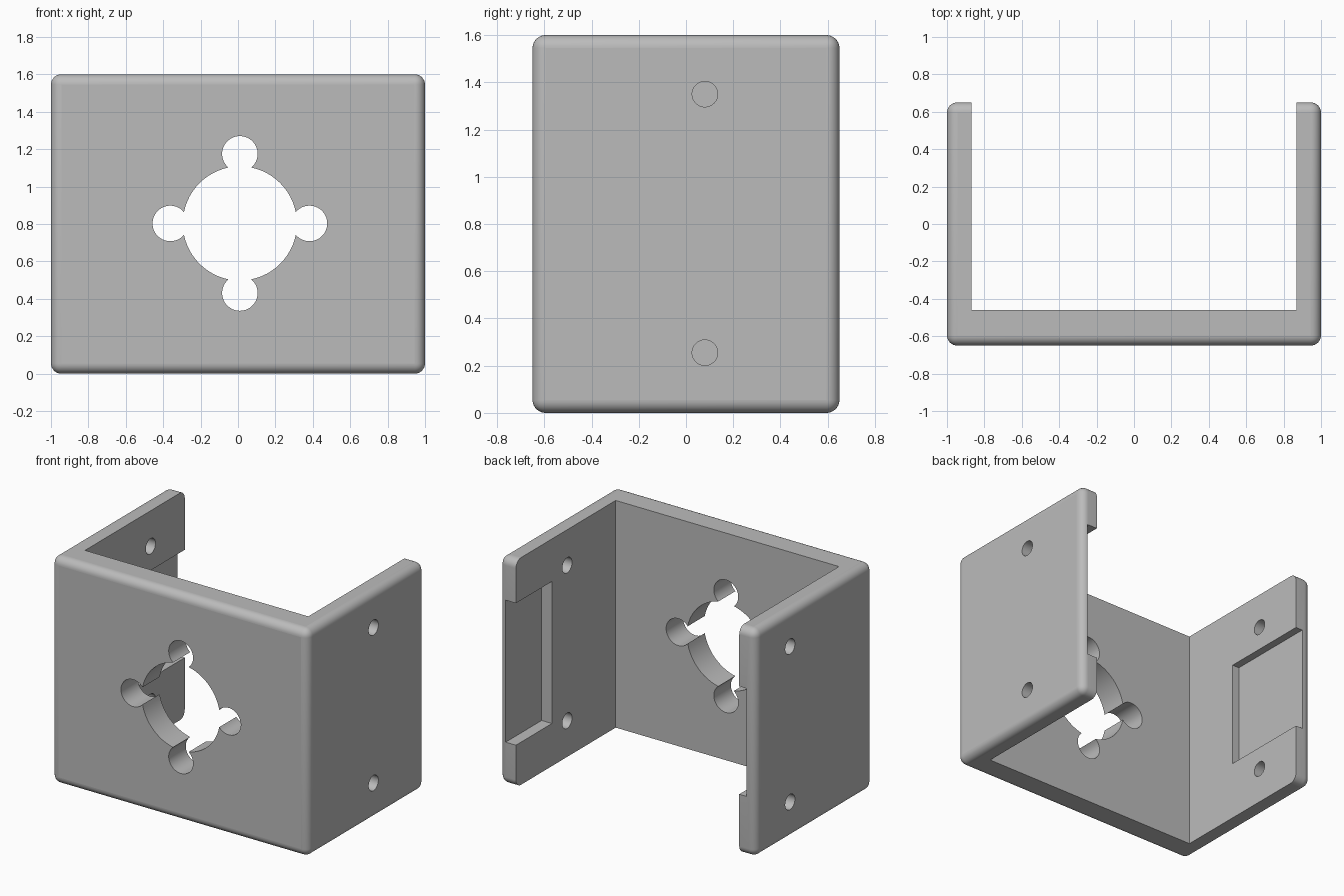
import bpy
import bmesh
import math
from mathutils import Matrix, Vector

default = bpy.data.objects.get("Cube")
if default:
    bpy.data.objects.remove(default, do_unlink=True)

WIDTH, DEPTH, HEIGHT = 2.0, 1.3, 1.6
INNER_X, INNER_Y = 0.87, -0.46      # inside faces of side walls and front wall
EDGE_RADIUS = 0.055


def make_object(name, bm):
    mesh = bpy.data.meshes.new(name)
    bm.to_mesh(mesh)
    bm.free()
    obj = bpy.data.objects.new(name, mesh)
    bpy.context.collection.objects.link(obj)
    return obj


def box(name, low, high, radius=0):
    low, high = Vector(low), Vector(high)
    bm = bmesh.new()
    bmesh.ops.create_cube(bm, size=1)
    bmesh.ops.scale(bm, vec=high - low, verts=bm.verts)
    bmesh.ops.translate(bm, vec=(low + high) / 2, verts=bm.verts)
    if radius:
        bmesh.ops.bevel(bm, geom=bm.edges[:], offset=radius, segments=8,
                        profile=0.5, affect='EDGES')
    return make_object(name, bm)


def cylinder(name, center, radius, length, axis):
    turn = Matrix.Rotation(math.pi / 2, 4, 'Y' if axis == 'X' else 'X')
    bm = bmesh.new()
    bmesh.ops.create_cone(bm, cap_ends=True, segments=64, radius1=radius,
                          radius2=radius, depth=length,
                          matrix=Matrix.Translation(center) @ turn)
    return make_object(name, bm)


def cut(target, cutter):
    cutter.hide_render = True
    mod = target.modifiers.new("cut", 'BOOLEAN')
    mod.operation = 'DIFFERENCE'
    mod.solver = 'EXACT'
    mod.object = cutter
    bpy.context.view_layer.objects.active = target
    bpy.ops.object.modifier_apply(modifier=mod.name)
    bpy.data.objects.remove(cutter, do_unlink=True)


# Rounded block hollowed into a U-shaped bracket
bracket = box("bracket", (-WIDTH / 2, -DEPTH / 2, 0),
              (WIDTH / 2, DEPTH / 2, HEIGHT), EDGE_RADIUS)
cut(bracket, box("cavity", (-INNER_X, INNER_Y, -1), (INNER_X, 2, 3)))

# Large round opening with four lobes in the front wall
mid_x, mid_z = 0.01, 0.803
cut(bracket, cylinder("opening", (mid_x, -0.55, mid_z), 0.305, 0.6, 'Y'))
for dx, dz in ((1, 0), (-1, 0), (0, 1), (0, -1)):
    spot = (mid_x + 0.372 * dx, -0.55, mid_z + 0.372 * dz)
    cut(bracket, cylinder("lobe", spot, 0.095, 0.6, 'Y'))

# Screw holes and inside pockets: side, hole y, pocket start y, half height, depth
for side, hole_y, start_y, half, deep in ((1, 0.08, 0.25, 0.5, 0.08),
                                          (-1, 0.27, -0.01, 0.38, 0.055)):
    for z in (0.255, 1.35):
        cut(bracket, cylinder("screw_hole", (side * 0.93, hole_y, z), 0.054, 0.5, 'X'))
    xs = sorted((side * 0.7, side * (INNER_X + deep)))
    cut(bracket, box("pocket", (xs[0], start_y, 0.8 - half), (xs[1], 1, 0.8 + half)))

# Smooth curves, with the broad walls kept flat
bpy.ops.object.select_all(action='DESELECT')
bracket.select_set(True)
bpy.context.view_layer.objects.active = bracket
bpy.ops.object.shade_smooth_by_angle(angle=math.radians(30))
for face in bracket.data.polygons:
    if face.area > 0.1:
        face.use_smooth = False

# Plain grey finish
grey = bpy.data.materials.new("grey")
grey.use_nodes = True
grey.diffuse_color = (0.5, 0.5, 0.5, 1)
grey.node_tree.nodes["Principled BSDF"].inputs["Base Color"].default_value = (0.5, 0.5, 0.5, 1)
bracket.data.materials.clear()
bracket.data.materials.append(grey)
